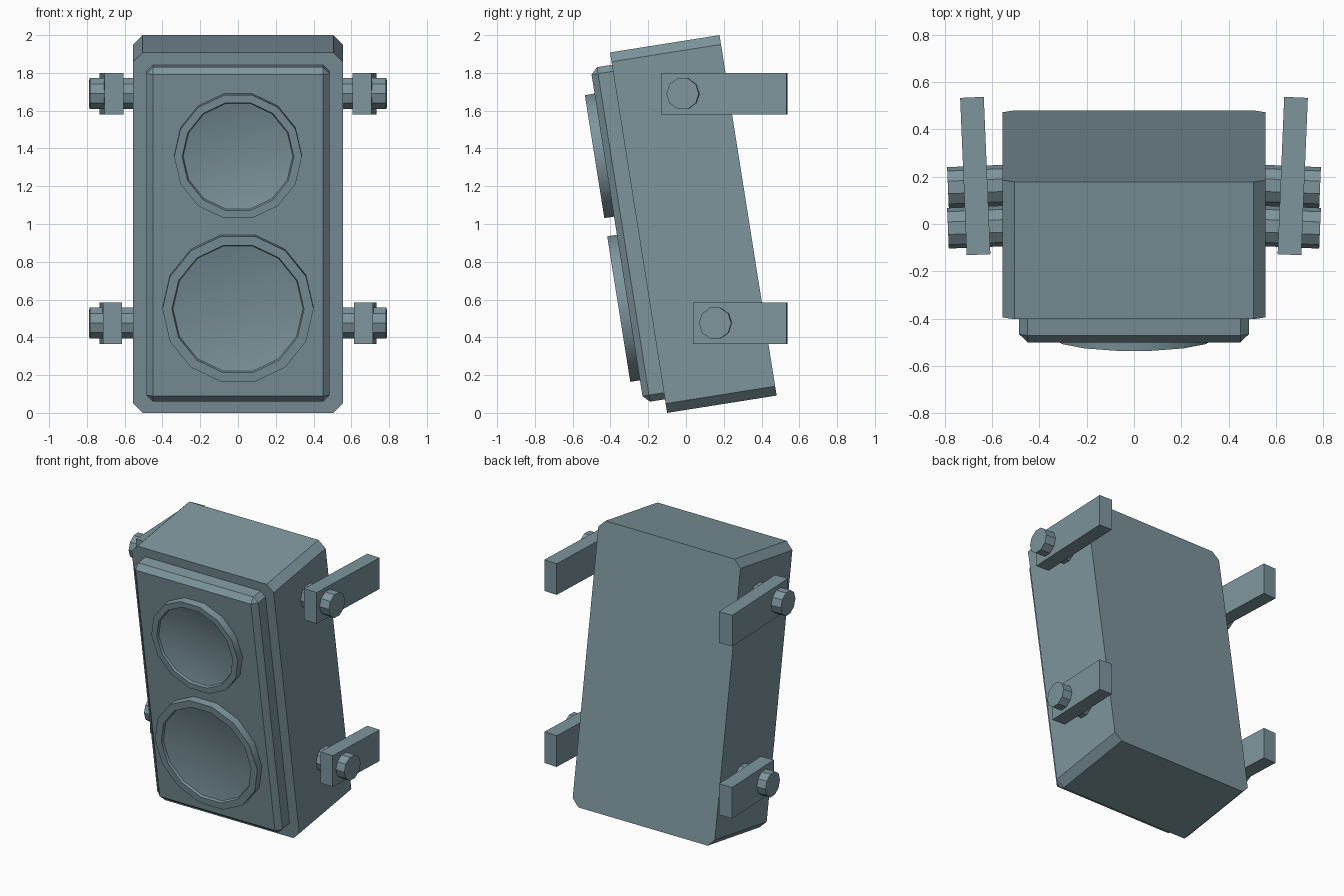
import bpy, bmesh, math
from mathutils import Matrix

cube = bpy.data.objects.get("Cube")
if cube:
    bpy.data.objects.remove(cube, do_unlink=True)

# Single slate finish
slate = bpy.data.materials.new("slate_blue_grey")
slate.use_nodes = True
slate.diffuse_color = (0.205, 0.3, 0.335, 1)
slate.node_tree.nodes["Principled BSDF"].inputs["Base Color"].default_value = slate.diffuse_color

TILT = math.radians(9)
CABINET_FRAME = Matrix.Translation((0, -0.1, 0)) @ Matrix.Rotation(TILT, 4, 'X')


def finish(name, bm, frame):
    bmesh.ops.recalc_face_normals(bm, faces=bm.faces[:])
    mesh = bpy.data.meshes.new(name)
    bm.to_mesh(mesh)
    bm.free()
    mesh.materials.append(slate)
    obj = bpy.data.objects.new(name, mesh)
    bpy.context.collection.objects.link(obj)
    obj.matrix_world = frame
    return obj


def box_bmesh(x, y, z):
    """Box spanning the given (low, high) ranges."""
    bm = bmesh.new()
    bmesh.ops.create_cube(bm, size=1)
    for v in bm.verts:
        v.co = [(lo + hi) / 2 + c * (hi - lo) for c, (lo, hi) in zip(v.co, (x, y, z))]
    return bm


def bevel(bm, width, rule):
    edges = [e for e in bm.edges if rule(e)]
    bmesh.ops.bevel(bm, geom=edges, offset=width, offset_type='OFFSET',
                    segments=1, profile=0.5, affect='EDGES')


def runs_deep(e):
    return abs(e.verts[0].co.y - e.verts[1].co.y) > 0.01


# Cabinet with chamfered edges running front to back
bm = box_bmesh((-0.555, 0.555), (0, 0.587), (0, 1.932))
bevel(bm, 0.05, runs_deep)
finish("cabinet", bm, CABINET_FRAME)

# Front baffle, chamfered everywhere but where it meets the cabinet
bm = box_bmesh((-0.485, 0.485), (-0.115, 0.0), (0.073, 1.866))
bevel(bm, 0.035, lambda e: min(v.co.y for v in e.verts) < -0.1)
finish("front_baffle", bm, CABINET_FRAME)


# Speakers: raised rim with a shallow dished cone
def speaker(name, height, radius, rim):
    inner = radius - rim
    profile = [(radius, -0.10), (radius, -0.167), (inner, -0.167),
               (inner - 0.006, -0.152), (inner * 0.55, -0.122)]
    sides = 14
    bm = bmesh.new()
    rings = []
    for r, y in profile:
        angles = [math.tau * i / sides for i in range(sides)]
        rings.append([bm.verts.new((r * math.cos(a), y, height + r * math.sin(a)))
                      for a in angles])
    for a, b in zip(rings, rings[1:]):
        for i in range(sides):
            j = (i + 1) % sides
            bm.faces.new((a[i], a[j], b[j], b[i]))
    bm.faces.new(rings[0])
    bm.faces.new(rings[-1])
    obj = finish(name, bm, CABINET_FRAME)
    bpy.ops.object.select_all(action='DESELECT')
    obj.select_set(True)
    bpy.context.view_layer.objects.active = obj
    bpy.ops.object.shade_smooth_by_angle(angle=math.radians(30))


speaker("lower_speaker", 0.583, 0.4, 0.05)
speaker("upper_speaker", 1.4, 0.338, 0.042)

# Splayed mounting arms and bolts on both sides
SPLAY = math.radians(2.4)
for side, label in ((1, "left"), (-1, "right")):
    turn = Matrix.Rotation(-side * SPLAY, 4, 'Z')
    for level, front, z, bolt_y in (("upper", -0.13, 1.69, -0.012),
                                    ("lower", 0.04, 0.475, 0.16)):
        half = (0.535 - front) / 2
        mid = front + half
        x = side * (0.662 + mid * math.tan(SPLAY))
        bm = box_bmesh((-0.05, 0.05), (-half, half), (-0.11, 0.11))
        finish(f"{label}_{level}_arm", bm, Matrix.Translation((x, mid, z)) @ turn)

        bm = bmesh.new()
        bmesh.ops.create_cone(bm, cap_ends=True, segments=10, radius1=0.086,
                              radius2=0.086, depth=0.28)
        lay = Matrix.Rotation(math.pi / 2, 4, 'Y') @ Matrix.Rotation(math.pi / 2, 4, 'Z')
        upright = Matrix.Rotation(math.pi / 2, 4, 'X')
        finish(f"{label}_{level}_bolt", bm,
               Matrix.Translation((side * 0.646, bolt_y, z)) @ turn @ upright @ lay)
